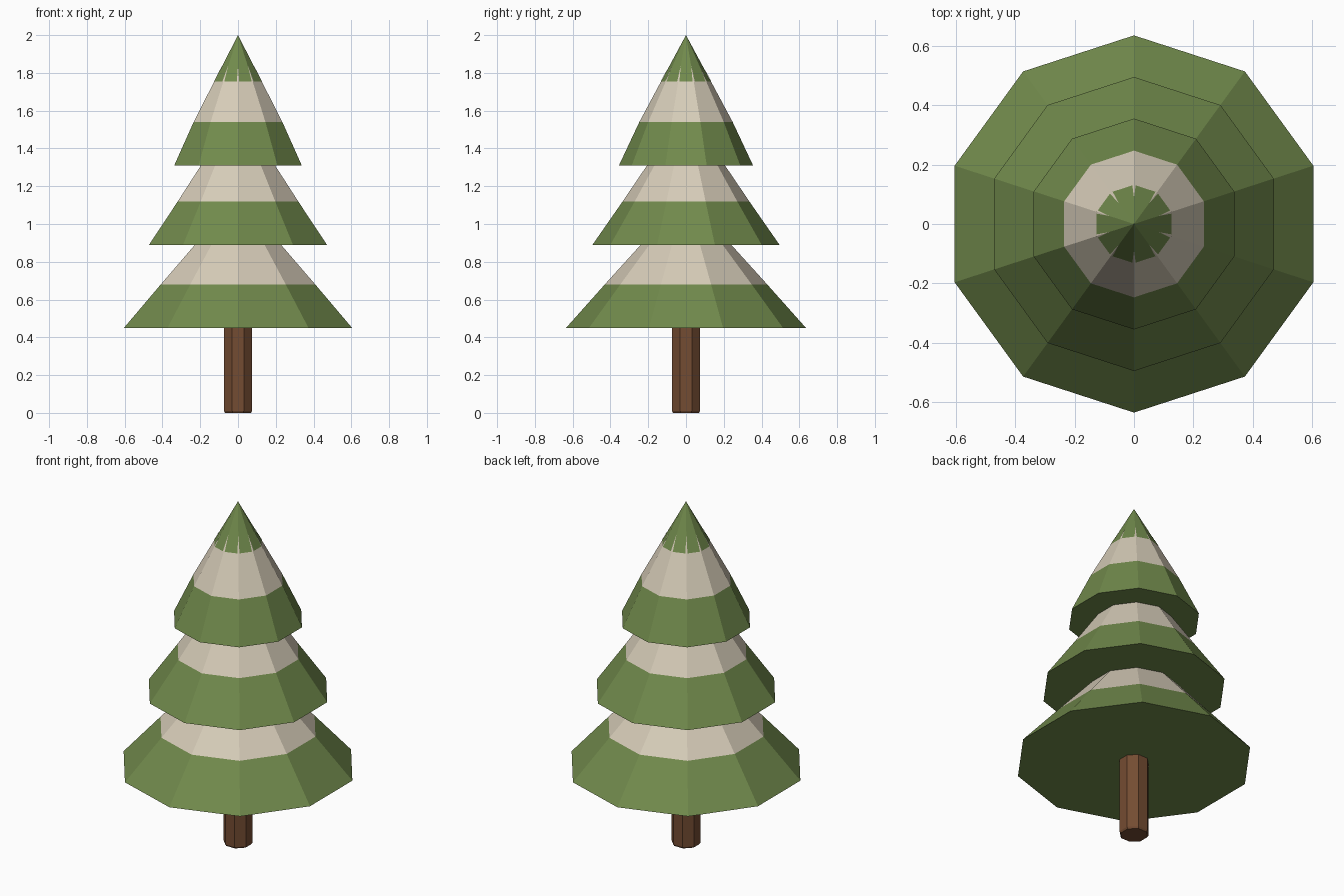
import bpy, bmesh, math

if "Cube" in bpy.data.objects:
    bpy.data.objects.remove(bpy.data.objects["Cube"])


def material(name, rgb):
    lin = [((c / 255 + 0.055) / 1.055) ** 2.4 for c in rgb]
    m = bpy.data.materials.new(name)
    m.diffuse_color = (*lin, 1)
    m.use_nodes = True
    m.node_tree.nodes["Principled BSDF"].inputs["Base Color"].default_value = m.diffuse_color
    return m


GREEN = material("needle green", (113, 138, 76))
SNOW = material("snow beige", (214, 204, 184))
BROWN = material("bark brown", (116, 76, 50))


def make_object(name, bm, mats):
    mesh = bpy.data.meshes.new(name)
    bm.to_mesh(mesh)
    bm.free()
    for m in mats:
        mesh.materials.append(m)
    obj = bpy.data.objects.new(name, mesh)
    bpy.context.collection.objects.link(obj)
    return obj


def lathe(name, profile, sides, start, mats, bands):
    """Stack polygon rings (radius, z); bands gives the material of each strip."""
    bm = bmesh.new()
    rings = []
    for r, z in profile:
        if r == 0:
            rings.append([bm.verts.new((0, 0, z))] * sides)
            continue
        angles = [start + math.tau * i / sides for i in range(sides)]
        rings.append([bm.verts.new((r * math.cos(a), r * math.sin(a), z)) for a in angles])
    for low, high, band in zip(rings, rings[1:], bands):
        for i in range(sides):
            j = (i + 1) % sides
            corners = [low[i], low[j], high[j]]
            if high[i] is not high[j]:
                corners.append(high[i])
            bm.faces.new(corners).material_index = band
    bm.faces.new(rings[0][::-1])
    if profile[-1][0]:
        bm.faces.new(rings[-1]).material_index = bands[-1]
    return make_object(name, bm, mats)


# Trunk: octagonal post with a slightly rounded foot
trunk = lathe("trunk", [(0.074, 0), (0.08, 0.01), (0.08, 0.46)], 8,
              math.pi / 8, [BROWN], [0, 0])

# Branch tiers: green skirts with snow bands above them
HALF = math.pi / 2
tiers = [
    ("lower_tier", [(0.635, 0.45), (0.43, 0.68), (0.235, 0.895)], [0, 1]),
    ("middle_tier", [(0.495, 0.89), (0.335, 1.12), (0.203, 1.315)], [0, 1]),
    ("top_tier", [(0.355, 1.31), (0.247, 1.54), (0.132, 1.755), (0, 2.0)], [0, 1, 0]),
]
for name, profile, bands in tiers:
    lathe(name, profile, 10, HALF, [GREEN, SNOW], bands)

# Thin snow streaks running up the ridges of the tip
bm = bmesh.new()
for i in range(10):
    a = HALF + math.tau * i / 10

    def point(r, z, side):
        x, y = r * math.cos(a), r * math.sin(a)
        return bm.verts.new((x - side * math.sin(a), y + side * math.cos(a), z))

    foot, tip = point(0.134, 1.755, 0), point(0.088, 1.84, 0)
    left, right = point(0.132, 1.755, -0.006), point(0.132, 1.755, 0.006)
    bm.faces.new((left, foot, tip))
    bm.faces.new((foot, right, tip))
make_object("tip_snow_streaks", bm, [SNOW])
